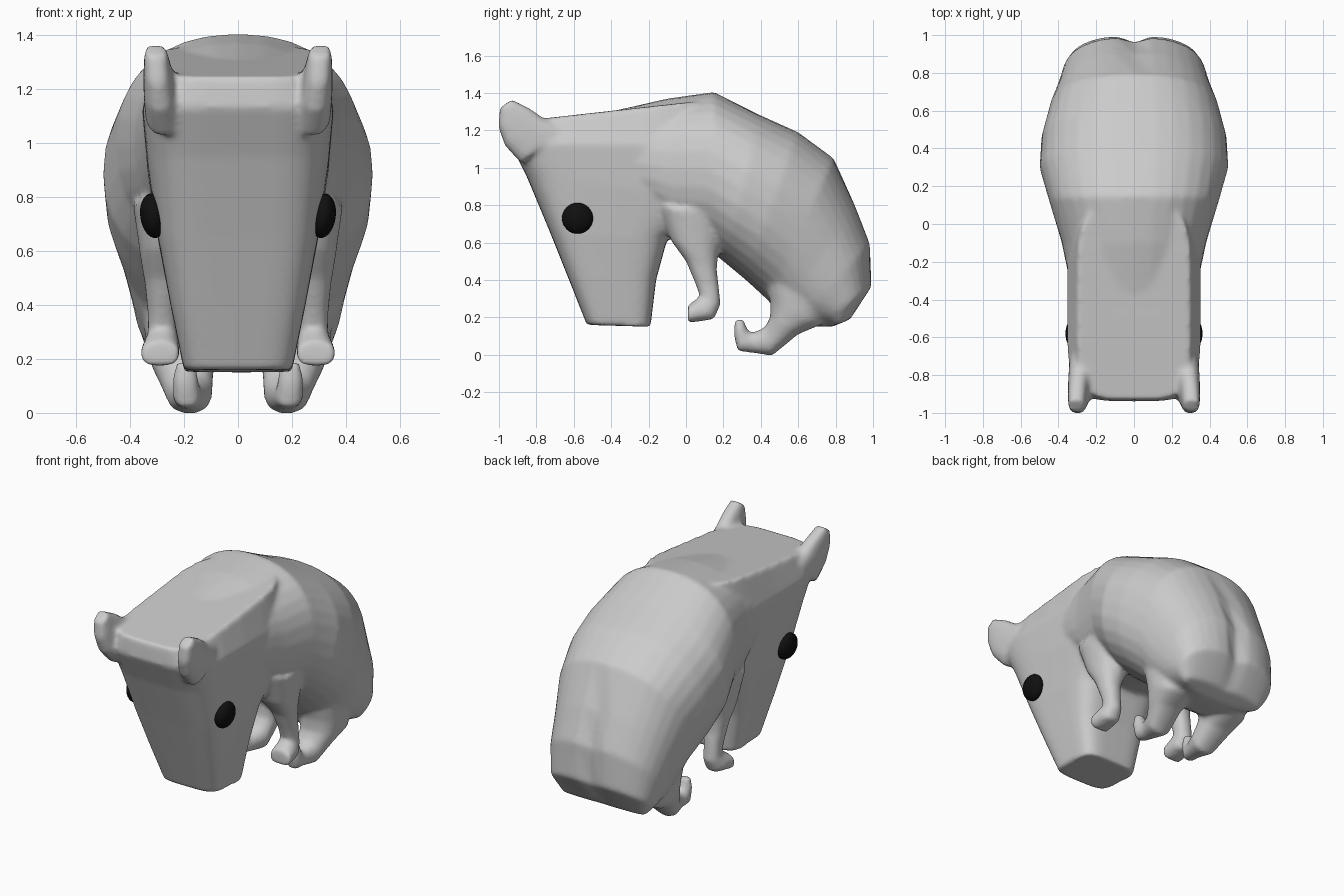
import bpy, bmesh
from math import sin, cos, pi, exp, copysign


def loft(bm, rings, n=32, power=2.3, mirror=False):
    """Closed skin through rings: (y, z) of edge A, (y, z) of edge B, half width, centre x, cleft depth."""
    for side in ((1, -1) if mirror else (1,)):
        loops = []
        for ya, za, yb, zb, hw, *extra in rings:
            cx = extra[0] if extra else 0
            cleft = extra[1] if len(extra) > 1 else 0
            loop = []
            for i in range(n):
                t = 2 * pi * i / n
                x = hw * copysign(abs(cos(t)) ** (2 / power), cos(t))
                u = copysign(abs(sin(t)) ** (2 / power), sin(t))
                if u > 0:
                    u -= cleft * exp(-(x / 0.06) ** 2)
                k = (u + 1) / 2
                loop.append(bm.verts.new((side * (cx + x), yb + (ya - yb) * k, zb + (za - zb) * k)))
            loops.append(loop)
        faces = [bm.faces.new(loops[0]), bm.faces.new(loops[-1])]
        for a, b in zip(loops, loops[1:]):
            for i in range(n):
                j = (i + 1) % n
                faces.append(bm.faces.new((a[i], a[j], b[j], b[i])))
        bmesh.ops.recalc_face_normals(bm, faces=faces)


bm = bmesh.new()

# trunk, curling from the neck down to the rump
loft(bm, [
    (-0.45, 1.29, -0.25, 0.78, 0.33),
    (-0.10, 1.37, -0.08, 0.62, 0.385),
    (0.15, 1.405, 0.10, 0.58, 0.45),
    (0.40, 1.28, 0.20, 0.50, 0.50),
    (0.60, 1.19, 0.32, 0.40, 0.49),
    (0.79, 1.05, 0.44, 0.29, 0.445),
    (0.91, 0.80, 0.50, 0.21, 0.405, 0, 0.06),
    (0.99, 0.60, 0.58, 0.16, 0.38, 0, 0.14),
    (1.00, 0.37, 0.70, 0.15, 0.345, 0, 0.28),
    (0.88, 0.19, 0.78, 0.15, 0.29, 0, 0.3)])

# wedge-shaped head, snout end first
loft(bm, [
    (-0.53, 0.16, -0.19, 0.15, 0.20),
    (-0.625, 0.40, -0.16, 0.40, 0.25),
    (-0.725, 0.65, -0.10, 0.62, 0.295),
    (-0.85, 0.95, 0.10, 0.85, 0.335),
    (-0.94, 1.13, 0.10, 1.12, 0.355),
    (-0.93, 1.245, 0.10, 1.36, 0.30)], n=48, power=4.5)

# ears
loft(bm, [
    (-0.88, 1.02, -0.66, 1.22, 0.07, 0.275),
    (-0.97, 1.12, -0.76, 1.265, 0.062, 0.288),
    (-1.005, 1.22, -0.83, 1.315, 0.052, 0.298),
    (-0.995, 1.32, -0.93, 1.365, 0.042, 0.305)], n=20, power=2.6, mirror=True)

# front legs with small paws
loft(bm, [
    (-0.16, 0.80, 0.22, 0.75, 0.15, 0.24),
    (-0.08, 0.61, 0.17, 0.52, 0.10, 0.26),
    (0.00, 0.50, 0.165, 0.45, 0.07, 0.275),
    (0.05, 0.38, 0.177, 0.36, 0.055, 0.28),
    (0.075, 0.31, 0.185, 0.27, 0.055, 0.28),
    (0.05, 0.295, 0.15, 0.19, 0.068, 0.285),
    (0.01, 0.265, 0.01, 0.17, 0.075, 0.29)], n=20, mirror=True)

# hind legs with upturned toes
loft(bm, [
    (0.40, 0.50, 0.80, 0.45, 0.17, 0.20),
    (0.45, 0.28, 0.72, 0.16, 0.13, 0.205),
    (0.45, 0.20, 0.60, 0.11, 0.11, 0.20),
    (0.42, 0.145, 0.46, -0.005, 0.085, 0.18),
    (0.36, 0.12, 0.36, 0.01, 0.058, 0.18),
    (0.335, 0.12, 0.275, 0.02, 0.052, 0.19),
    (0.315, 0.17, 0.255, 0.11, 0.045, 0.195),
    (0.31, 0.19, 0.26, 0.185, 0.036, 0.195)], n=20, mirror=True)

mesh = bpy.data.meshes.new("animal_body")
bm.to_mesh(mesh)
bm.free()
body = bpy.data.objects.new("animal_body", mesh)
bpy.context.collection.objects.link(body)

# fuse all body parts into one soft skin
remesh = body.modifiers.new("fuse", 'REMESH')
remesh.mode = 'VOXEL'
remesh.voxel_size = 0.014
remesh.use_smooth_shade = True
soften = body.modifiers.new("soften", 'SMOOTH')
soften.factor = 0.5
soften.iterations = 8

# flattened black eyes
black = bpy.data.materials.new("black")
black.diffuse_color = (0.005, 0.005, 0.005, 1)
for side, label in ((1, "left"), (-1, "right")):
    bpy.ops.mesh.primitive_uv_sphere_add(segments=32, ring_count=16, radius=1,
                                         location=(side * 0.314, -0.58, 0.73), rotation=(0, side * 0.13, 0))
    eye = bpy.context.object
    eye.name = "eye_" + label
    eye.scale = (0.048, 0.083, 0.083)
    eye.data.materials.append(black)
    bpy.ops.object.shade_smooth()
